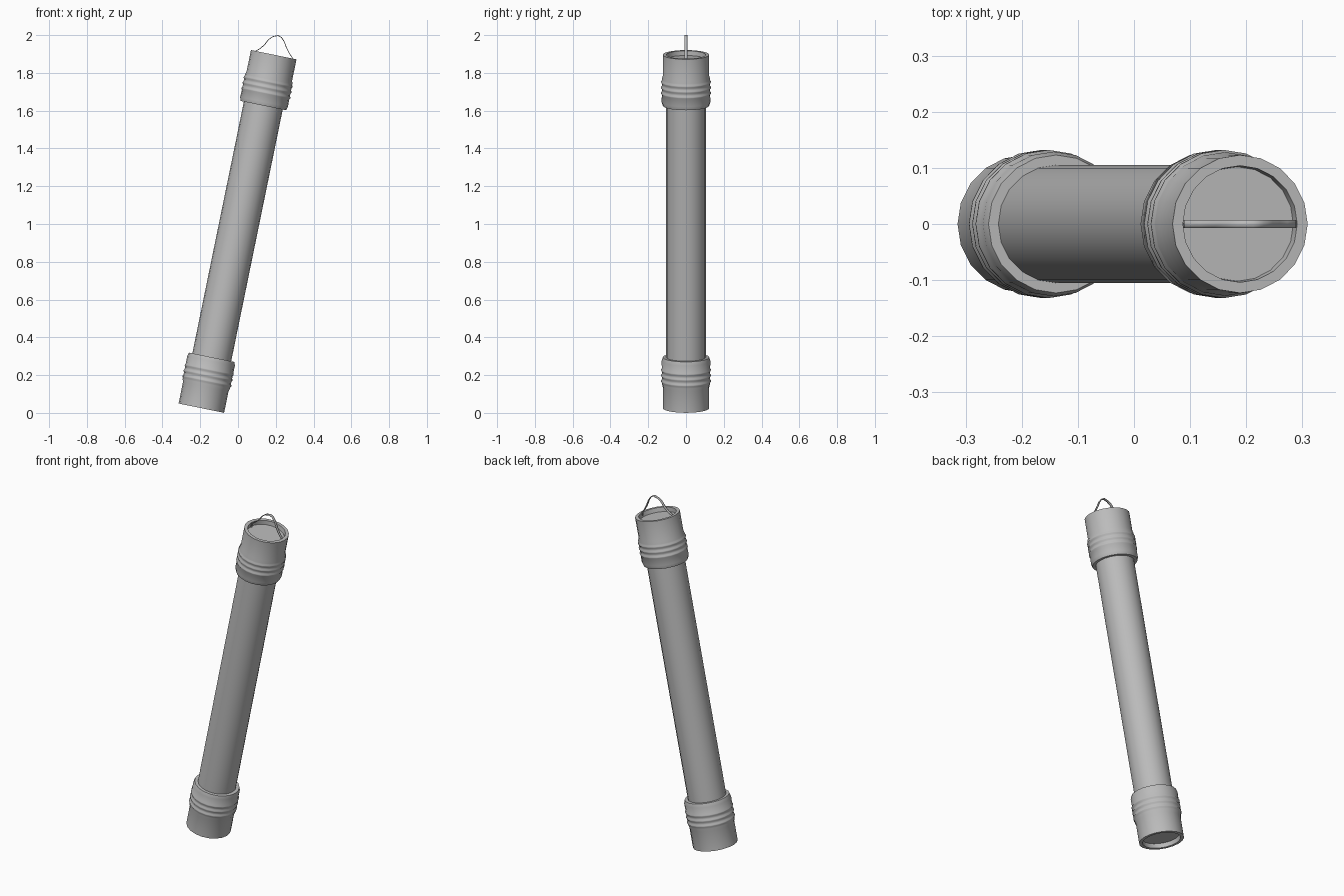
import bpy, bmesh, math
from mathutils import Matrix, Vector

if "Cube" in bpy.data.objects:
    bpy.data.objects.remove(bpy.data.objects["Cube"])

SIDES = 20
LENGTH = 1.91
TILT = math.radians(11.57)
# stick axis starts at the centre of the bottom end
FRAME = Matrix.Translation((-0.194, 0, 0.025)) @ Matrix.Rotation(TILT, 4, 'Y')

grey = bpy.data.materials.new("plain grey")
grey.diffuse_color = (0.5, 0.5, 0.5, 1)
grey.use_nodes = True
grey.node_tree.nodes["Principled BSDF"].inputs["Base Color"].default_value = grey.diffuse_color


def finish(name, bm, angle=35):
    bmesh.ops.recalc_face_normals(bm, faces=bm.faces)
    mesh = bpy.data.meshes.new(name)
    bm.to_mesh(mesh)
    bm.free()
    mesh.materials.append(grey)
    ob = bpy.data.objects.new(name, mesh)
    bpy.context.collection.objects.link(ob)
    bpy.ops.object.select_all(action='DESELECT')
    ob.select_set(True)
    bpy.context.view_layer.objects.active = ob
    bpy.ops.object.shade_smooth_by_angle(angle=math.radians(angle))
    return ob


def lathe(name, profile):
    """Revolve (radius, height) points around the tilted stick axis."""
    bm = bmesh.new()
    rings = []
    for r, h in profile:
        rings.append([bm.verts.new(FRAME @ Vector((
            r * math.cos(2 * math.pi * i / SIDES),
            r * math.sin(2 * math.pi * i / SIDES), h))) for i in range(SIDES)])
    for a, b in zip(rings, rings[1:]):
        for i in range(SIDES):
            j = (i + 1) % SIDES
            bm.faces.new((a[i], a[j], b[j], b[i]))
    bm.faces.new(rings[0])
    bm.faces.new(rings[-1])
    return finish(name, bm)


# central tube
lathe("tube", [(0.105, 0.2), (0.105, LENGTH - 0.2)])

# end caps: recessed disc, rim, collar, three grip ridges, chamfered lip
cap = [(0.102, 0.025), (0.104, 0.0), (0.123, 0.0), (0.123, 0.115), (0.128, 0.132)]
for d in (0.147, 0.177, 0.207):
    cap += [(0.128, d - 0.009), (0.132, d - 0.003), (0.132, d + 0.003), (0.128, d + 0.009)]
cap += [(0.129, 0.255), (0.123, 0.275), (0.103, 0.275)]
lathe("bottom_cap", cap)
lathe("top_cap", [(r, LENGTH - d) for r, d in cap])

# hanging loop: thin bent strip over the top cap
path = [(0.088, 1.885), (0.092, 1.915), (0.118, 1.929), (0.142, 1.951),
        (0.162, 1.977), (0.185, 1.992), (0.212, 1.998), (0.23, 1.988),
        (0.245, 1.965), (0.258, 1.93), (0.272, 1.902), (0.287, 1.882), (0.288, 1.853)]
bm = bmesh.new()
pairs = [[bm.verts.new((x, y, z)) for y in (-0.007, 0.007)] for x, z in path]
for a, b in zip(pairs, pairs[1:]):
    bm.faces.new((a[0], a[1], b[1], b[0]))
loop = finish("hanging_loop", bm)
solid = loop.modifiers.new("thickness", 'SOLIDIFY')
solid.thickness = 0.004
solid.offset = 0
